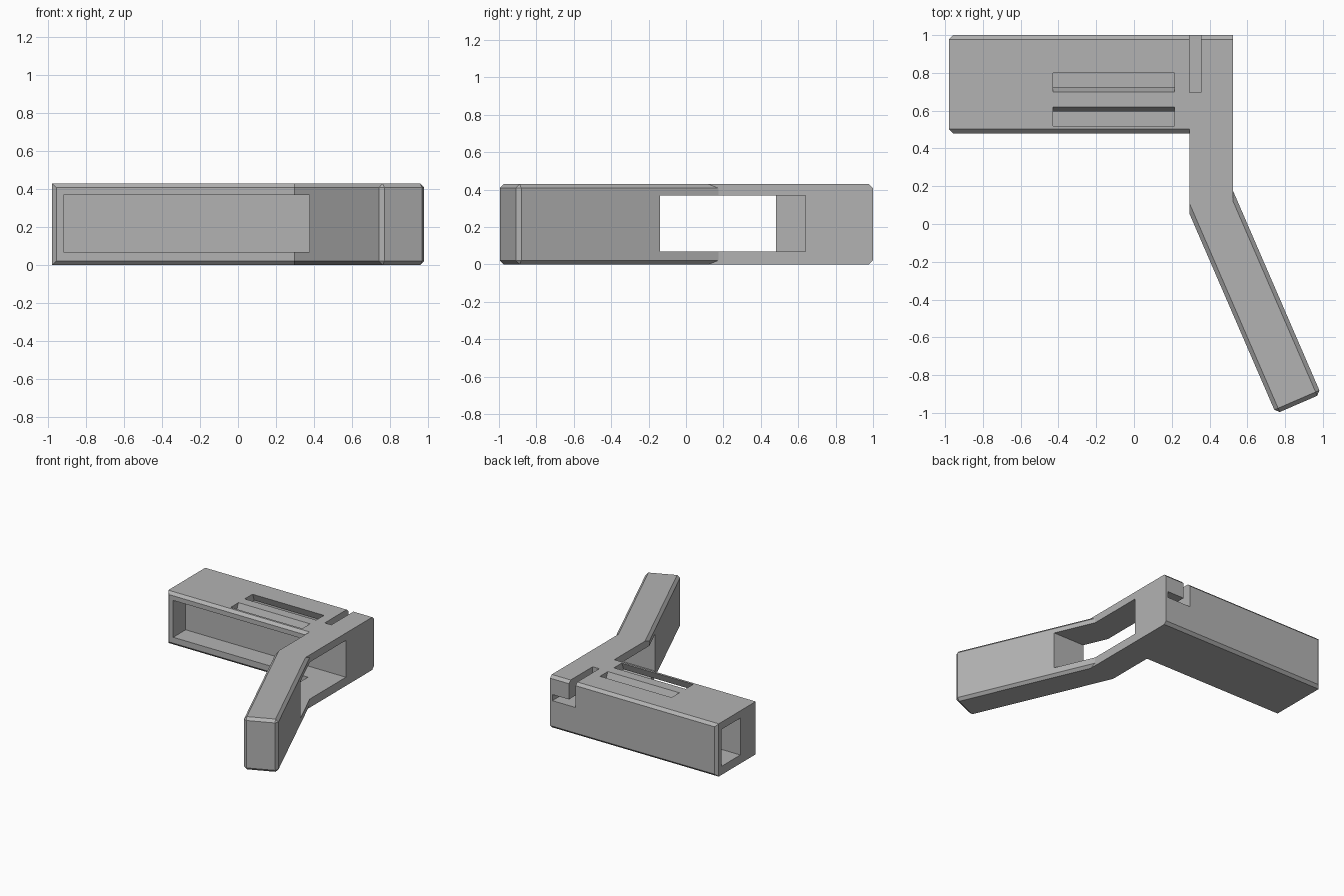
import bpy
import bmesh
import math
from mathutils import Matrix, Vector

cube = bpy.data.objects.get("Cube")
if cube:
    bpy.data.objects.remove(cube, do_unlink=True)

HEIGHT = 0.43
CHAMFER = 0.022
WALL_Z = (0.07, 0.37)

grey = bpy.data.materials.new("plain grey")
grey.use_nodes = True
grey.diffuse_color = (0.45, 0.45, 0.45, 1)
grey.node_tree.nodes["Principled BSDF"].inputs["Base Color"].default_value = grey.diffuse_color


def box(name, xs, ys, zs, chamfer=None, matrix=None, lean=0.0):
    """Box from ranges; chamfer picks edges, lean shears y with depth below the top."""
    bm = bmesh.new()
    bmesh.ops.create_cube(bm, size=1)
    for v in bm.verts:
        v.co = Vector([r[0] if c < 0 else r[1] for c, r in zip(v.co, (xs, ys, zs))])
        v.co.y += lean * (HEIGHT - v.co.z)
    if chamfer:
        edges = [e for e in bm.edges if chamfer(e)]
        bmesh.ops.bevel(bm, geom=edges, offset=CHAMFER, segments=1,
                        profile=0.5, affect='EDGES')
    if matrix:
        bm.transform(matrix)
    bmesh.ops.recalc_face_normals(bm, faces=bm.faces)
    mesh = bpy.data.meshes.new(name)
    bm.to_mesh(mesh)
    bm.free()
    mesh.materials.append(grey)
    obj = bpy.data.objects.new(name, mesh)
    bpy.context.collection.objects.link(obj)
    return obj


def combine(target, tool, operation):
    """Apply a boolean and discard the tool."""
    mod = target.modifiers.new(operation.lower(), 'BOOLEAN')
    mod.operation = operation
    mod.solver = 'EXACT'
    mod.object = tool
    bpy.context.view_layer.objects.active = target
    bpy.ops.object.modifier_apply(modifier=mod.name)
    bpy.data.objects.remove(tool, do_unlink=True)


# Barrel: chamfered round its front and back faces, plain at the handle end
X0, X1, Y0, Y1 = -0.98, 0.525, 0.48, 1.0


def barrel_edge(e):
    a, b = (v.co for v in e.verts)
    return abs(a.y - b.y) < 0.01 and not (a.x > 0 and b.x > 0)


body = box("toy_pistol_frame", (X0, X1), (Y0, Y1), (0, HEIGHT), barrel_edge)

# Slanted grip: rotated chamfered box trimmed flush with the neck
angle = math.radians(23.4)
turn = Matrix.Rotation(angle, 4, 'Z')
grip = box("grip", (0.291, 0.551), (-1.22, 0.15), (0, HEIGHT), lambda e: True, turn)
combine(grip, box("trim", (-0.2, 0.295), (-0.2, 0.7), (-0.1, 0.6)), 'DIFFERENCE')

# Straight neck between barrel and grip
combine(body, box("neck", (0.295, X1), (0.115, 0.6), (0, HEIGHT)), 'UNION')
combine(body, grip, 'UNION')

# Front recess, window through the neck, and rear chamber open at the muzzle
cutters = [
    box("front_recess", (-0.92, 0.32), (0.4, 0.64), WALL_Z),
    box("neck_window", (0.2, 0.8), (-0.14, 0.64), WALL_Z),
    box("rear_chamber", (-1.1, 0.235), (0.70, 0.94), WALL_Z),
]

# Two leaning slots in the roof
for y, lean in ((0.52, -0.42), (0.70, 0.42)):
    cutters.append(box("roof_slot", (-0.43, 0.215), (y, y + 0.1), (0.34, 0.5), lean=lean))

# L-shaped notch that frees the tab at the back corner
cutters.append(box("notch_drop", (0.295, 0.355), (0.695, 1.1), (0.23, 0.5)))
cutters.append(box("notch_gap", (0.33, 0.505), (0.695, 1.1), (0.23, 0.28)))

for cutter in cutters:
    combine(body, cutter, 'DIFFERENCE')
